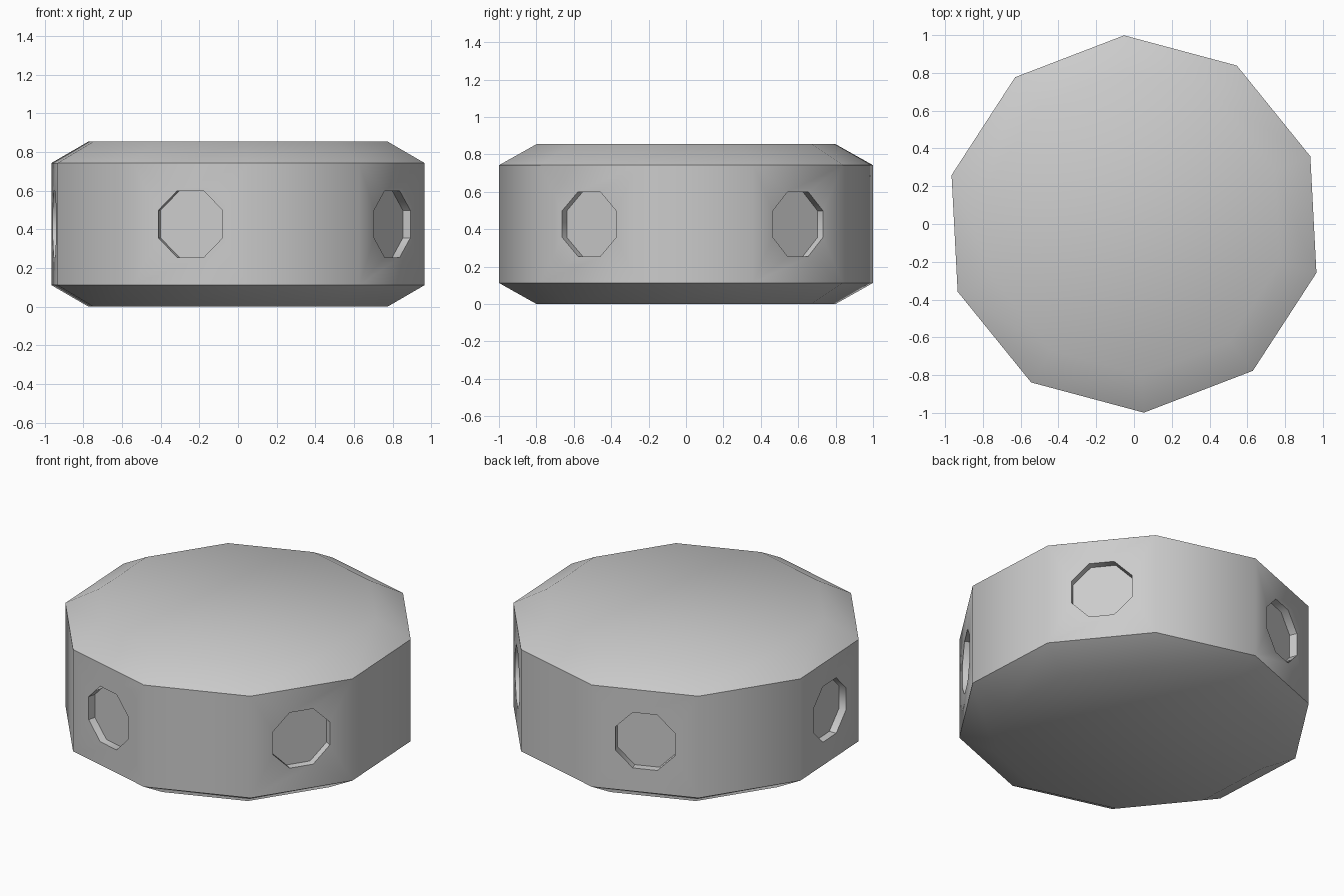
import bpy, bmesh
from math import cos, sin, radians
from mathutils import Vector

if "Cube" in bpy.data.objects:
    bpy.data.objects.remove(bpy.data.objects["Cube"])

SIDES, START = 10, radians(93)
STEP = radians(36)
PROFILE = [(0.8, 0.0), (1.0, 0.112), (1.0, 0.743), (0.8, 0.855)]  # radius, height
HOLE_APOTHEM, HOLE_DEPTH, HOLE_Z = 0.172, 0.046, 0.4275

bm = bmesh.new()

# Decagonal rings of the chamfered body
rings = [[bm.verts.new((r * cos(START + i * STEP), r * sin(START + i * STEP), z))
          for i in range(SIDES)] for r, z in PROFILE]
bm.faces.new(rings[0][::-1])
bm.faces.new(rings[-1])


def recessed_panel(corners):
    """Side panel with a shallow octagonal pocket; corners run counter-clockwise."""
    right = (corners[1].co - corners[0].co).normalized()
    up = Vector((0, 0, 1))
    normal = right.cross(up)
    centre = (corners[0].co + corners[1].co) / 2
    centre.z = HOLE_Z
    radius = HOLE_APOTHEM / cos(radians(22.5))
    rim, floor = [], []
    for k in range(8):
        a = radians(-112.5 + 45 * k)
        p = centre + radius * (cos(a) * right + sin(a) * up)
        rim.append(bm.verts.new(p))
        floor.append(bm.verts.new(p - normal * HOLE_DEPTH))
    # Panel surface around the pocket
    for k in range(4):
        a, b = corners[k], corners[(k + 1) % 4]
        p, q, r = rim[2 * k], rim[2 * k + 1], rim[(2 * k + 2) % 8]
        bm.faces.new((a, b, q, p))
        bm.faces.new((b, r, q))
    # Pocket walls and floor
    for k in range(8):
        n = (k + 1) % 8
        bm.faces.new((rim[k], rim[n], floor[n], floor[k]))
    bm.faces.new(floor)


# Chamfers and side panels, every second panel holds a pocket
for level in range(3):
    lo, hi = rings[level], rings[level + 1]
    for i in range(SIDES):
        j = (i + 1) % SIDES
        corners = [lo[i], lo[j], hi[j], hi[i]]
        if level == 1 and i % 2 == 0:
            recessed_panel(corners)
        else:
            bm.faces.new(corners)

bmesh.ops.recalc_face_normals(bm, faces=bm.faces)
mesh = bpy.data.meshes.new("drum_body")
bm.to_mesh(mesh)
bm.free()
body = bpy.data.objects.new("drum_body", mesh)
bpy.context.collection.objects.link(body)

# Smooth facets, crisp rims and pockets
bpy.context.view_layer.objects.active = body
body.select_set(True)
bpy.ops.object.shade_smooth_by_angle(angle=radians(45))
